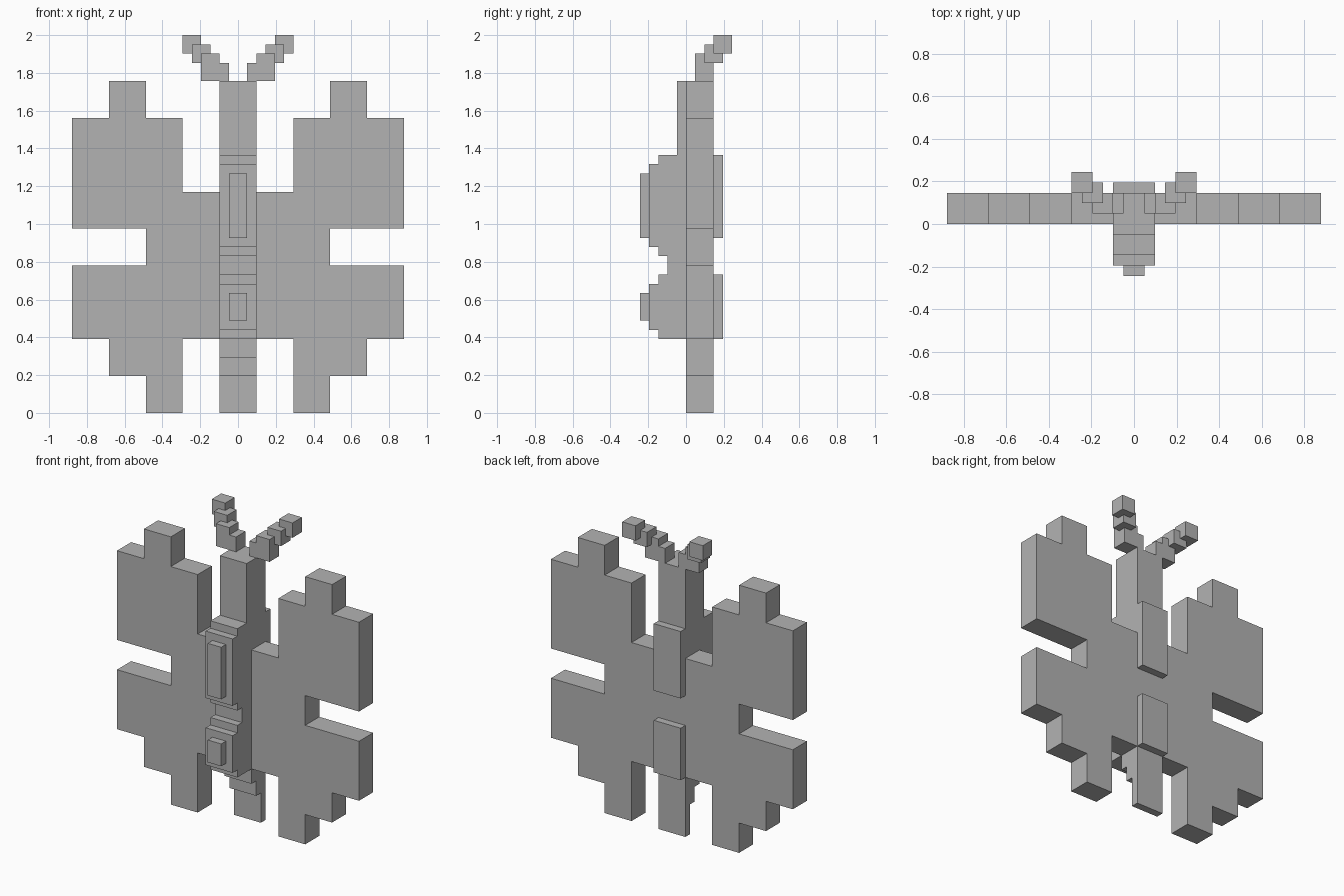
import bpy, bmesh
from mathutils import Vector

cube = bpy.data.objects.get("Cube")
if cube:
    bpy.data.objects.remove(cube, do_unlink=True)

U = 2 / 41  # one block of the grid that every part sits on

grey = bpy.data.materials.new("plain grey")
grey.use_nodes = True
grey.diffuse_color = (0.45, 0.45, 0.45, 1)
grey.node_tree.nodes["Principled BSDF"].inputs["Base Color"].default_value = grey.diffuse_color


def extrude_outline(name, points, depth):
    """Extrude a closed outline of 3D grid points along the depth vector."""
    bm = bmesh.new()
    face = bm.faces.new([bm.verts.new(Vector(p) * U) for p in points])
    result = bmesh.ops.extrude_face_region(bm, geom=[face], use_keep_orig=True)
    moved = [v for v in result["geom"] if isinstance(v, bmesh.types.BMVert)]
    bmesh.ops.translate(bm, verts=moved, vec=Vector(depth) * U)
    bmesh.ops.recalc_face_normals(bm, faces=bm.faces)
    mesh = bpy.data.meshes.new(name)
    bm.to_mesh(mesh)
    bm.free()
    mesh.materials.append(grey)
    obj = bpy.data.objects.new(name, mesh)
    bpy.context.collection.objects.link(obj)
    return obj


def block(name, x, y, z):
    """Box spanning the given grid ranges."""
    base = [(x[0], y[0], z[0]), (x[1], y[0], z[0]), (x[1], y[1], z[0]), (x[0], y[1], z[0])]
    return extrude_outline(name, base, (0, 0, z[1] - z[0]))


# Stepped body: front and back edges seen from the side, as (y, z)
front_edge = [(2, 0), (2, 4), (1, 4), (1, 6), (0, 6), (0, 8), (-3, 8), (-3, 9),
              (-4, 9), (-4, 14), (-3, 14), (-3, 15), (-2, 15), (-2, 17), (-3, 17),
              (-3, 18), (-4, 18), (-4, 27), (-3, 27), (-3, 28), (-1, 28), (-1, 36)]
back_edge = [(3, 36), (3, 28), (4, 28), (4, 19), (3, 19), (3, 15), (4, 15), (4, 8), (3, 8), (3, 0)]
extrude_outline("body", [(-2, y, z) for y, z in front_edge + back_edge], (4, 0, 0))

# Raised plates on the front of the body
block("chest_plate", (-1, 1), (-5, -4), (19, 26))
block("belly_plate", (-1, 1), (-5, -4), (10, 13))

# Wing outline seen from the front, as (x, z)
wing = [(2, 8), (2, 24), (6, 24), (6, 32), (10, 32), (10, 36), (14, 36), (14, 32),
        (18, 32), (18, 20), (10, 20), (10, 16), (18, 16), (18, 8), (14, 8), (14, 4),
        (10, 4), (10, 0), (6, 0), (6, 8)]

for side, s in (("left", 1), ("right", -1)):
    extrude_outline(side + "_wings", [(s * x, 0, z) for x, z in wing], (0, 3, 0))

    # Antenna: stepped base followed by two cubes rising outward and back
    base = [(1, 36), (4, 36), (4, 39), (2, 39), (2, 38), (1, 38)]
    extrude_outline(side + "_antenna_base", [(s * x, 1, z) for x, z in base], (0, 2, 0))
    for i, part in enumerate(("middle", "tip")):
        block(f"{side}_antenna_{part}", (s * (3 + i), s * (5 + i)), (2 + i, 4 + i), (38 + i, 40 + i))
